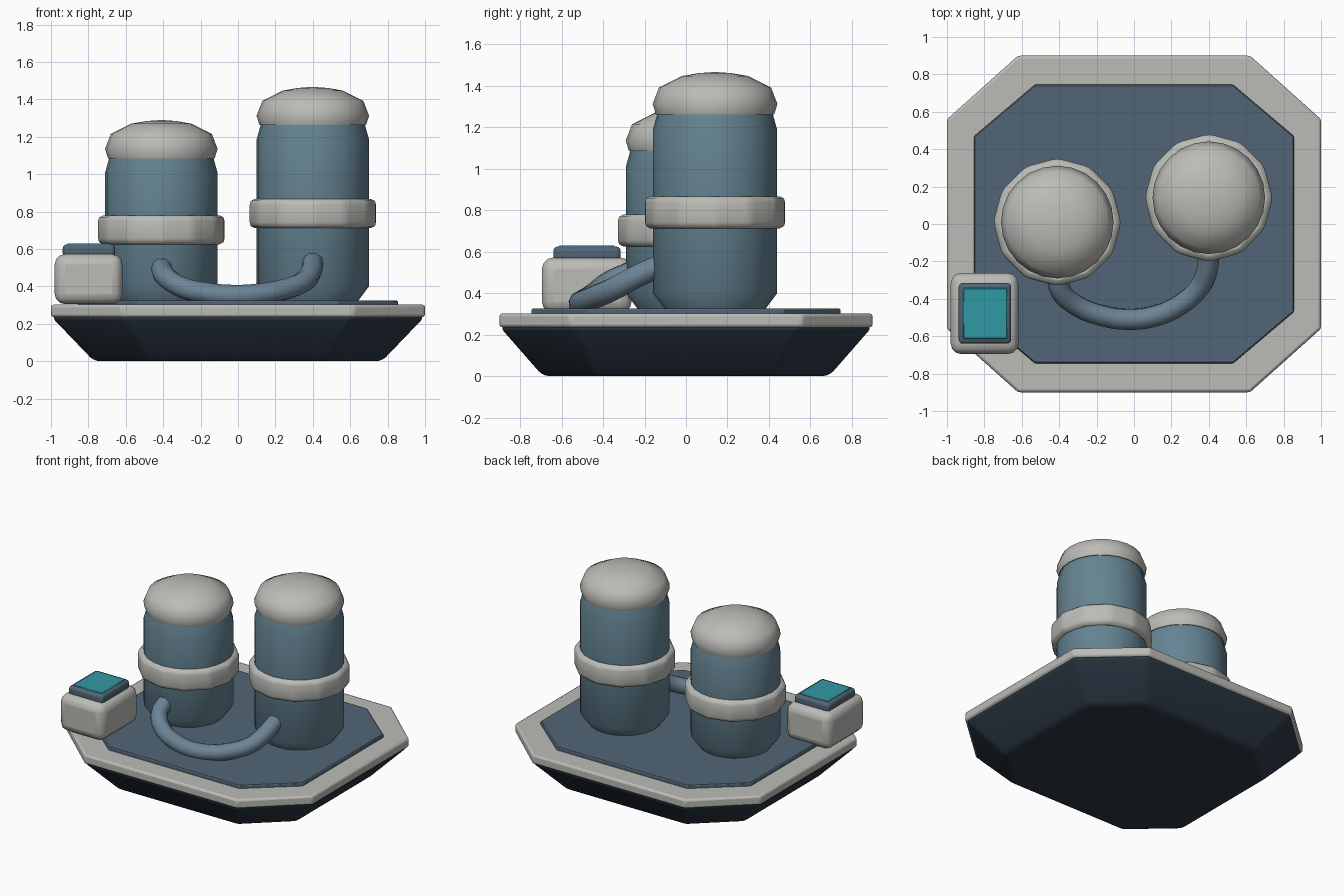
import bpy, math

if "Cube" in bpy.data.objects:
    bpy.data.objects.remove(bpy.data.objects["Cube"])


def mat(name, c):
    m = bpy.data.materials.new(name)
    m.diffuse_color = (*c, 1)
    m.use_nodes = True
    m.node_tree.nodes["Principled BSDF"].inputs["Base Color"].default_value = m.diffuse_color
    return m


NAVY = mat("navy", (0.025, 0.04, 0.06))
SLATE = mat("slate", (0.085, 0.13, 0.18))
BLUE = mat("tank_blue", (0.13, 0.23, 0.29))
PIPE = mat("pipe_blue", (0.15, 0.23, 0.30))
TEAL = mat("teal", (0.03, 0.32, 0.37))
STONE = mat("stone", (0.50, 0.50, 0.47))


def mesh_obj(name, verts, faces, material, bevel=0.0, segs=2, angle=35):
    me = bpy.data.meshes.new(name)
    me.from_pydata(verts, [], faces)
    ob = bpy.data.objects.new(name, me)
    bpy.context.collection.objects.link(ob)
    me.materials.append(material)
    if bevel:
        b = ob.modifiers.new("Bevel", "BEVEL")
        b.width, b.segments = bevel, segs
        b.limit_method, b.angle_limit = "ANGLE", math.radians(25)
    bpy.ops.object.select_all(action="DESELECT")
    ob.select_set(True)
    bpy.context.view_layer.objects.active = ob
    bpy.ops.object.shade_smooth_by_angle(angle=math.radians(angle))
    return ob


def loft(rings):
    n = len(rings[0])
    verts = [v for r in rings for v in r]
    faces = [[k * n + i, k * n + (i + 1) % n, (k + 1) * n + (i + 1) % n, (k + 1) * n + i]
             for k in range(len(rings) - 1) for i in range(n)]
    faces += [list(range(n))[::-1], [(len(rings) - 1) * n + i for i in range(n)]]
    return verts, faces


def octagon(hx, hy, cx, cy, z):
    return [(hx, -cy, z), (hx, cy, z), (cx, hy, z), (-cx, hy, z),
            (-hx, cy, z), (-hx, -cy, z), (-cx, -hy, z), (cx, -hy, z)]


def lathe(name, x, y, profile, sides, material, bevel=0.0, angle=35):
    rings = [[(x + r * math.cos(2 * math.pi * i / sides), y + r * math.sin(2 * math.pi * i / sides), z)
              for i in range(sides)] for r, z in profile]
    return mesh_obj(name, *loft(rings), material, bevel, angle=angle)


def box(name, x0, x1, y0, y1, z0, z1, material, bevel, segs=3):
    rings = [[(x0, y0, z), (x1, y0, z), (x1, y1, z), (x0, y1, z)] for z in (z0, z1)]
    return mesh_obj(name, *loft(rings), material, bevel, segs)


# Octagonal base: tapered hull, rim and deck
mesh_obj("hull", *loft([octagon(0.77, 0.69, 0.48, 0.43, 0), octagon(1, 0.9, 0.62, 0.56, 0.24)]),
         NAVY, 0.03, 3)
mesh_obj("rim", *loft([octagon(1, 0.9, 0.62, 0.56, z) for z in (0.235, 0.302)]), STONE, 0.014, 2)
mesh_obj("deck", *loft([octagon(0.855, 0.745, 0.53, 0.47, z) for z in (0.29, 0.325)]), SLATE, 0.006, 1)

# Two tanks, each with a body, belt and domed cap
for side, x, y, belt, top in (("left", -0.41, 0.01, 0.625, 1.09), ("right", 0.40, 0.14, 0.712, 1.267)):
    lathe(side + "_tank", x, y, [(0.23, 0.30), (0.24, 0.32), (0.30, 0.40), (0.30, top - 0.08),
                                 (0.275, top + 0.01)], 24, BLUE, angle=45)
    lathe(side + "_belt", x, y, [(0.342, belt), (0.342, belt + 0.155)], 12, STONE, 0.03, 40)
    lathe(side + "_cap", x, y, [(0.285, top - 0.005), (0.301, top + 0.045), (0.27, top + 0.125),
                                (0.16, top + 0.18), (0.08, top + 0.194), (0.01, top + 0.199)],
          24, STONE, angle=50)

# Curved pipe joining the tanks
path = [(-.41, -.26, .50), (-.39, -.36, .455), (-.30, -.44, .395), (-.17, -.49, .365), (-.03, -.51, .352),
        (.12, -.49, .36), (.25, -.43, .385), (.35, -.34, .425), (.39, -.25, .475), (.40, -.13, .53)]
cu = bpy.data.curves.new("connecting_pipe", "CURVE")
cu.dimensions = "3D"
cu.bevel_depth, cu.bevel_resolution, cu.resolution_u = 0.057, 3, 4
cu.use_fill_caps = True
sp = cu.splines.new("BEZIER")
sp.bezier_points.add(len(path) - 1)
for p, co in zip(sp.bezier_points, path):
    p.co = co
    p.handle_left_type = p.handle_right_type = "AUTO"
cu.materials.append(PIPE)
bpy.context.collection.objects.link(bpy.data.objects.new("connecting_pipe", cu))

# Control box with a screen on top
box("control_box", -0.98, -0.618, -0.695, -0.262, 0.305, 0.572, STONE, 0.055)
box("screen_frame", -0.937, -0.657, -0.64, -0.315, 0.555, 0.625, SLATE, 0.022)
box("screen", -0.915, -0.678, -0.615, -0.342, 0.60, 0.629, TEAL, 0.005, 1)
